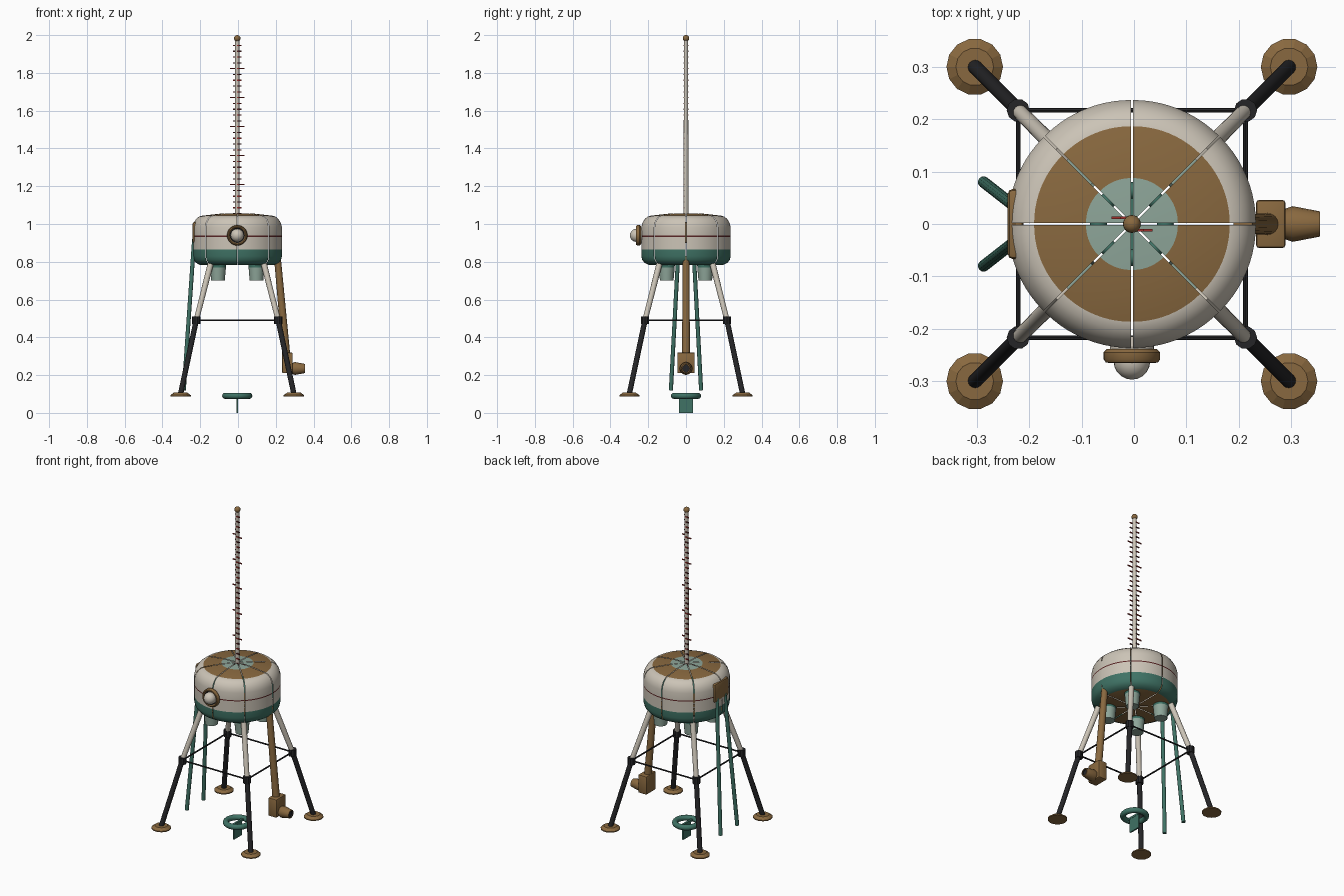
import bpy, bmesh, math
from mathutils import Matrix, Vector

if "Cube" in bpy.data.objects:
    bpy.data.objects.remove(bpy.data.objects["Cube"])

COLORS = {
    "off_white": (0.60, 0.55, 0.47), "bronze": (0.25, 0.14, 0.05),
    "pale_teal": (0.27, 0.38, 0.32), "deep_green": (0.05, 0.17, 0.13),
    "charcoal": (0.018, 0.018, 0.02), "red": (0.35, 0.03, 0.025),
    "maroon": (0.10, 0.018, 0.018),
}
MATS = {}
for n, c in COLORS.items():
    MATS[n] = bpy.data.materials.new(n)
    MATS[n].diffuse_color = (*c, 1)
SHIFT = Matrix.Translation((-0.004, 0, 0))


def finish(name, bm, mats, matrix=Matrix(), smooth=35):
    bm.transform(SHIFT @ matrix)
    me = bpy.data.meshes.new(name)
    bm.to_mesh(me)
    bm.free()
    for m in mats:
        me.materials.append(MATS[m])
    if smooth:
        me.shade_smooth()
        me.set_sharp_from_angle(angle=math.radians(smooth))
    ob = bpy.data.objects.new(name, me)
    bpy.context.collection.objects.link(ob)
    return ob


def lathe(name, profile, mats, matrix=Matrix(), seg=24, start=0, sweep=math.tau, smooth=35):
    """Revolve (radius, height) points listed top to bottom; one material per band."""
    bm = bmesh.new()
    mats = [mats] * (len(profile) - 1) if isinstance(mats, str) else mats
    names = list(dict.fromkeys(mats))
    rows = []
    for r, z in profile:
        rows.append([bm.verts.new((r * math.cos(start + sweep * j / seg),
                                   r * math.sin(start + sweep * j / seg), z))
                     for j in range(seg + 1)])
    for i in range(len(rows) - 1):
        for j in range(seg):
            f = bm.faces.new((rows[i][j], rows[i + 1][j], rows[i + 1][j + 1], rows[i][j + 1]))
            f.material_index = names.index(mats[i])
    bmesh.ops.remove_doubles(bm, verts=bm.verts, dist=1e-5)
    return finish(name, bm, names, matrix, smooth)


def aim(a, b):
    a, b = Vector(a), Vector(b)
    return Matrix.Translation(a) @ (b - a).to_track_quat('Z', 'Y').to_matrix().to_4x4()


def rod(name, a, b, r1, r2, mat, seg=16):
    h = (Vector(b) - Vector(a)).length
    return lathe(name, [(0, h), (r2, h), (r1, 0), (0, 0)], mat, aim(a, b), seg)


def box(name, center, size, mat, bevel=0.0):
    bm = bmesh.new()
    bmesh.ops.create_cube(bm, size=1)
    bm.transform(Matrix.Diagonal((*size, 1)))
    if bevel:
        bmesh.ops.bevel(bm, geom=bm.edges[:], offset=bevel, segments=2, profile=0.5, affect='EDGES')
    return finish(name, bm, [mat], Matrix.Translation(center), 35 if bevel else 0)


def arc(r, n=10):
    return [(r * math.sin(math.pi * i / n), r * math.cos(math.pi * i / n)) for i in range(n + 1)]


# Body: eight shell panels with narrow open gaps between them
body = [(0, 1.057), (0.083, 1.055), (0.182, 1.044), (0.198, 1.039), (0.214, 1.026),
        (0.226, 1.006), (0.232, 0.982), (0.232, 0.938), (0.232, 0.932), (0.232, 0.865),
        (0.232, 0.83), (0.227, 0.81), (0.215, 0.795), (0.19, 0.782), (0, 0.782)]
bands = ["pale_teal", "bronze"] + ["off_white"] * 5 + ["maroon", "off_white"] \
    + ["deep_green"] * 4 + ["bronze"]
for k in range(8):
    mid = math.radians(22.5 + 45 * k)
    push = Matrix.Translation((0.005 * math.cos(mid), 0.005 * math.sin(mid), 0))
    lathe("body_panel", body, bands, push, 10, math.radians(45 * k), math.radians(45))

# Mast with measuring bars and a ball tip
rod("mast", (0, 0, 1.04), (0, 0, 1.98), 0.013, 0.011, "off_white")
lathe("mast_tip", arc(0.017), "bronze", Matrix.Translation((0, 0, 1.983)))
for i in range(30):
    z = 1.055 + 0.0307 * i
    long_bar = i % 5 == 0 and i > 0
    length = 0.039 if long_bar else 0.023
    mat = "red" if long_bar or i % 2 else "maroon"
    for s in (-1, 1):
        box("mast_bar", (s * length / 2, -s * 0.012, z), (length, 0.005, 0.006), mat)

# Front eye: neck, ring and ball
face = Matrix.Translation((0, -0.225, 0.94)) @ Matrix.Rotation(math.radians(90), 4, 'X')
lathe("eye_neck", [(0, 0.02), (0.042, 0.02), (0.042, -0.01), (0, -0.01)], "off_white", face, 32)
lathe("eye_ring", [(0.035, 0.02), (0.04, 0.036), (0.045, 0.04), (0.05, 0.039), (0.054, 0.033),
                   (0.054, 0.02), (0.048, 0.014), (0.035, 0.014)],
      ["charcoal"] + ["bronze"] * 6, face, 32)
lathe("eye_ball", arc(0.035), "off_white", face @ Matrix.Translation((0, 0, 0.037)))

# Legs, knees, feet, engine nozzles and braces, repeated at the four corners
corners = [(1, 1), (-1, 1), (-1, -1), (1, -1)]
for i, (sx, sy) in enumerate(corners):
    at = lambda d, z: (sx * d, sy * d, z)
    rod("upper_leg", at(0.217, 0.49), at(0.133, 0.82), 0.014, 0.016, "off_white")
    rod("lower_leg", at(0.30, 0.10), at(0.217, 0.49), 0.014, 0.014, "charcoal")
    rod("knee", at(0.217, 0.47), at(0.217, 0.51), 0.022, 0.022, "charcoal", 10)
    lathe("foot", [(0, 0.107), (0.036, 0.107), (0.054, 0.094), (0.054, 0.088), (0, 0.088)],
          "bronze", Matrix.Translation(at(0.30, 0)), 14, smooth=15)
    lathe("nozzle", [(0.043, 0.785), (0.042, 0.77), (0.036, 0.70), (0, 0.70)],
          ["deep_green", "pale_teal", "pale_teal"], Matrix.Translation(at(0.102, 0)), 20)
    nx, ny = corners[(i + 1) % 4]
    rod("brace", at(0.217, 0.49), (nx * 0.217, ny * 0.217, 0.49), 0.0045, 0.0045, "charcoal", 8)

# Right arm with a tool head and snout
rod("arm", (0.263, 0, 0.27), (0.212, 0, 0.83), 0.021, 0.018, "bronze")
box("arm_head", (0.265, 0, 0.265), (0.056, 0.092, 0.11), "bronze", 0.006)
lathe("arm_snout", [(0, 0.062), (0.018, 0.062), (0.018, 0.07), (0.024, 0.07), (0.034, 0.018),
                    (0.028, 0), (0, 0)], ["charcoal", "charcoal"] + ["bronze"] * 4,
      aim((0.289, 0, 0.235), (0.36, 0, 0.235)), 16)

# Left bracket with two hanging probes
box("probe_bracket", (-0.222, 0, 0.955), (0.03, 0.134, 0.11), "bronze", 0.01)
for s in (-1, 1):
    rod("probe", (-0.283, s * 0.08, 0.12), (-0.228, s * 0.037, 0.92), 0.011, 0.011, "deep_green", 12)

# Hovering wheel and blade under the body
ring = [(0.064 + 0.016 * math.cos(t), 0.09 + 0.016 * math.sin(t))
        for t in [math.pi / 2 - math.tau * i / 12 for i in range(13)]]
lathe("wheel_ring", ring, "deep_green", seg=32, smooth=60)
box("wheel_spoke", (0, 0, 0.088), (0.012, 0.126, 0.012), "deep_green")
box("wheel_blade", (0, 0, 0.044), (0.009, 0.074, 0.088), "deep_green")

for m in bpy.data.materials:
    if m.users and not m.is_grease_pencil:
        m.use_nodes = True
        m.node_tree.nodes["Principled BSDF"].inputs["Base Color"].default_value = m.diffuse_color
